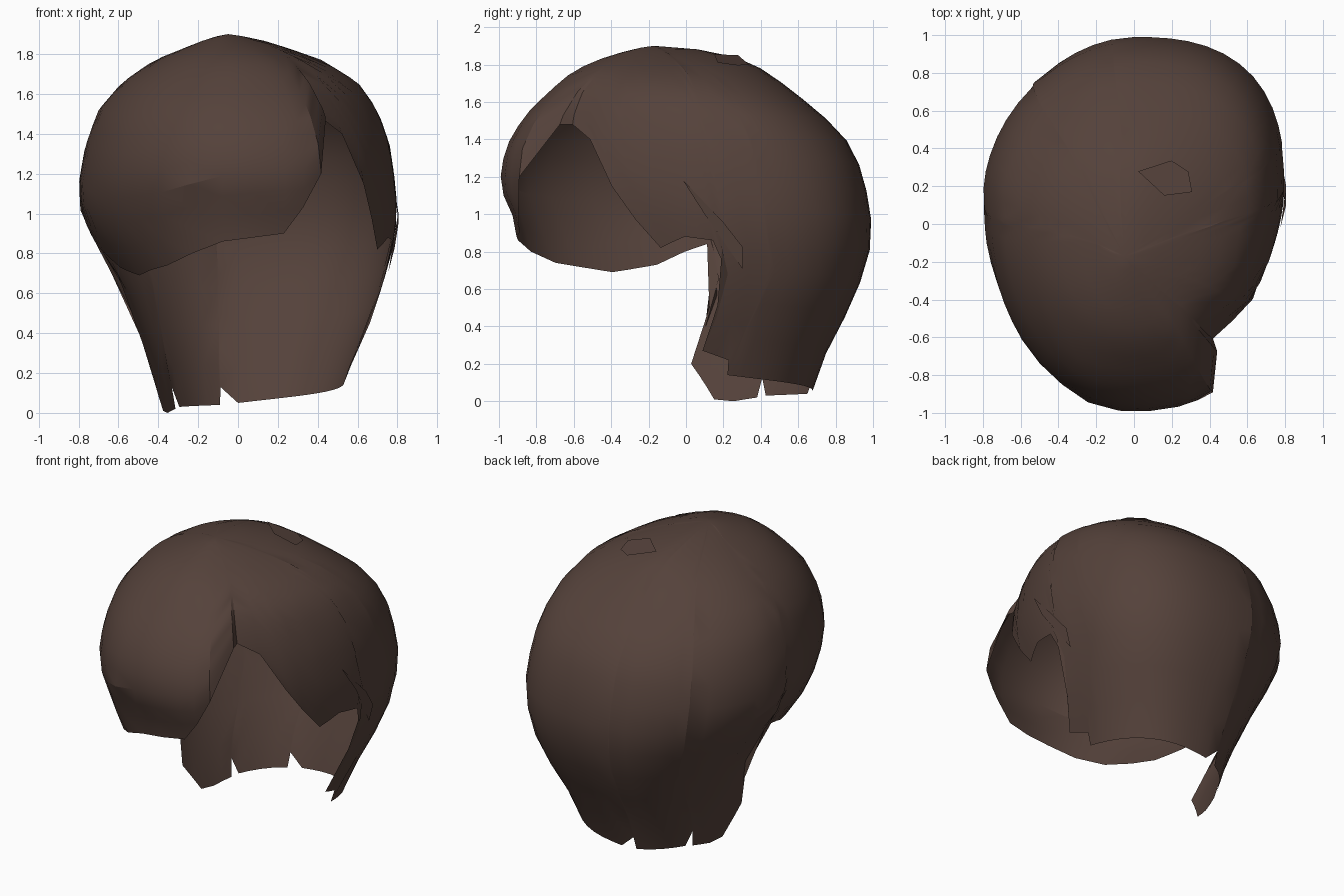
import bpy, bmesh, math

if "Cube" in bpy.data.objects:
    bpy.data.objects.remove(bpy.data.objects["Cube"])

# Silhouette by height: z, left x, right x, front y, back y, section centre y
SECTIONS = [
    (1.90, -.07, -.03, -.20, -.15, -.17), (1.87, -.17, .12, -.33, .19, -.10),
    (1.83, -.27, .25, -.46, .29, -.06), (1.77, -.42, .42, -.60, .42, .0),
    (1.66, -.58, .60, -.73, .57, .04), (1.52, -.70, .70, -.87, .74, .08),
    (1.35, -.765, .76, -.97, .90, .12), (1.15, -.80, .79, -1.0, .96, .15),
    (1.00, -.79, .80, -.93, .99, .18), (.84, -.71, .78, -.90, .99, .20),
    (.69, -.60, .74, -.88, .955, .24), (.47, -.52, .67, -.40, .86, .16),
    (.20, -.43, .55, -.30, .72, .05), (.0, -.38, .50, -.30, .66, .05)]

# Lower edge: angle around the head (0 = right, 90 = back, 270 = front), height
HEM = [(-59, 1.48), (-50, 1.4), (-41, 1.15), (-34, .97), (-26, .82), (-15, .88),
       (-4, .86), (-1, .68), (1, .27), (17, .22), (18, .14), (50, .10), (90, .05),
       (98, .13), (98.5, .04), (128, .03), (133, .13), (133.5, .02), (150, 0),
       (165, .01), (183, .2), (185, .5), (187, .84), (198, .80), (213, .73),
       (232, .69), (249, .74), (266, .86), (282, .90), (287, 1.03), (292, 1.2),
       (300, 1.48)]
TOP = 1.9
ROWS = 15


def section(z):
    for hi, lo in zip(SECTIONS, SECTIONS[1:]):
        if z >= lo[0]:
            f = min(1, (hi[0] - z) / (hi[0] - lo[0]))
            return [a + (b - a) * f for a, b in zip(hi[1:], lo[1:])]
    return SECTIONS[-1][1:]


def roundness(deg):
    """Corner fullness of the section in each direction."""
    if deg < 0:
        return 1.6                       # right lock lies flat
    if deg < 90:
        return 2.6
    if deg < 180:
        return 1.85
    if deg < 270:
        return 2.0
    return 2.5 if deg < 292 else 2.5 - .55 * (deg - 292) / 8   # fringe


def surface(deg, z, lift=0.0):
    xl, xr, yf, yb, cy = section(z)
    cx = -.05 * max(0, min(1, (z - 1.77) / .13))
    c, s = math.cos(math.radians(deg)), math.sin(math.radians(deg))
    a = (xr - cx) if c > 0 else (cx - xl)
    b = (yb - cy) if s > 0 else (cy - yf)
    k = max(0, min(1, (1.8 - z) / .3))
    n = 2 + (roundness(deg) - 2) * k
    r = (abs(c / a) ** n + abs(s / b) ** n) ** (-1 / n) + lift
    return (cx + r * c, cy + r * s, z + lift * .5)


def make_object(name, bm):
    bmesh.ops.recalc_face_normals(bm, faces=bm.faces)
    me = bpy.data.meshes.new(name)
    bm.to_mesh(me)
    bm.free()
    me.materials.append(brown)
    ob = bpy.data.objects.new(name, me)
    bpy.context.collection.objects.link(ob)
    return ob


brown = bpy.data.materials.new("dark_brown")
brown.diffuse_color = (.09, .054, .043, 1)
brown.use_nodes = True
brown.node_tree.nodes["Principled BSDF"].inputs["Base Color"].default_value = brown.diffuse_color

# Columns: the hem points plus even subdivisions between them
columns = []
for (a0, z0), (a1, z1) in zip(HEM, HEM[1:]):
    steps = max(1, round((a1 - a0) / 7))
    columns += [(a0 + (a1 - a0) * i / steps, z0 + (z1 - z0) * i / steps)
                for i in range(steps)]
columns.append(HEM[-1])

# Hair shell: an open sheet falling from the crown to the hem
bm = bmesh.new()
crown = bm.verts.new((-.05, -.17, TOP))
grid = []
for deg, hem in columns:
    grid.append([bm.verts.new(surface(deg, TOP - (TOP - hem) * (i / ROWS) ** 1.7))
                 for i in range(1, ROWS + 1)])
for i, col in enumerate(grid):
    nxt = grid[(i + 1) % len(grid)]
    bm.faces.new((crown, col[0], nxt[0]))
    for j in range(ROWS - 1):
        bm.faces.new((col[j], col[j + 1], nxt[j + 1], nxt[j]))
hair = make_object("hair_shell", bm)
bpy.context.view_layer.objects.active = hair
hair.select_set(True)
bpy.ops.object.shade_smooth_by_angle(angle=math.radians(20))


# Loose strands: small flakes lifted just off the shell
def strand(name, points, lift):
    b = bmesh.new()
    b.faces.new([b.verts.new(surface(d, z, lift)) for d, z in points])
    make_object(name, b)


strand("crown_strand", [(82, 1.84), (60, 1.79), (45, 1.785), (32, 1.80), (50, 1.845)], .02)
strand("side_strand", [(-12, 1.18), (1, .95), (7, .82), (5, .70), (-6, 1.0)], .012)
